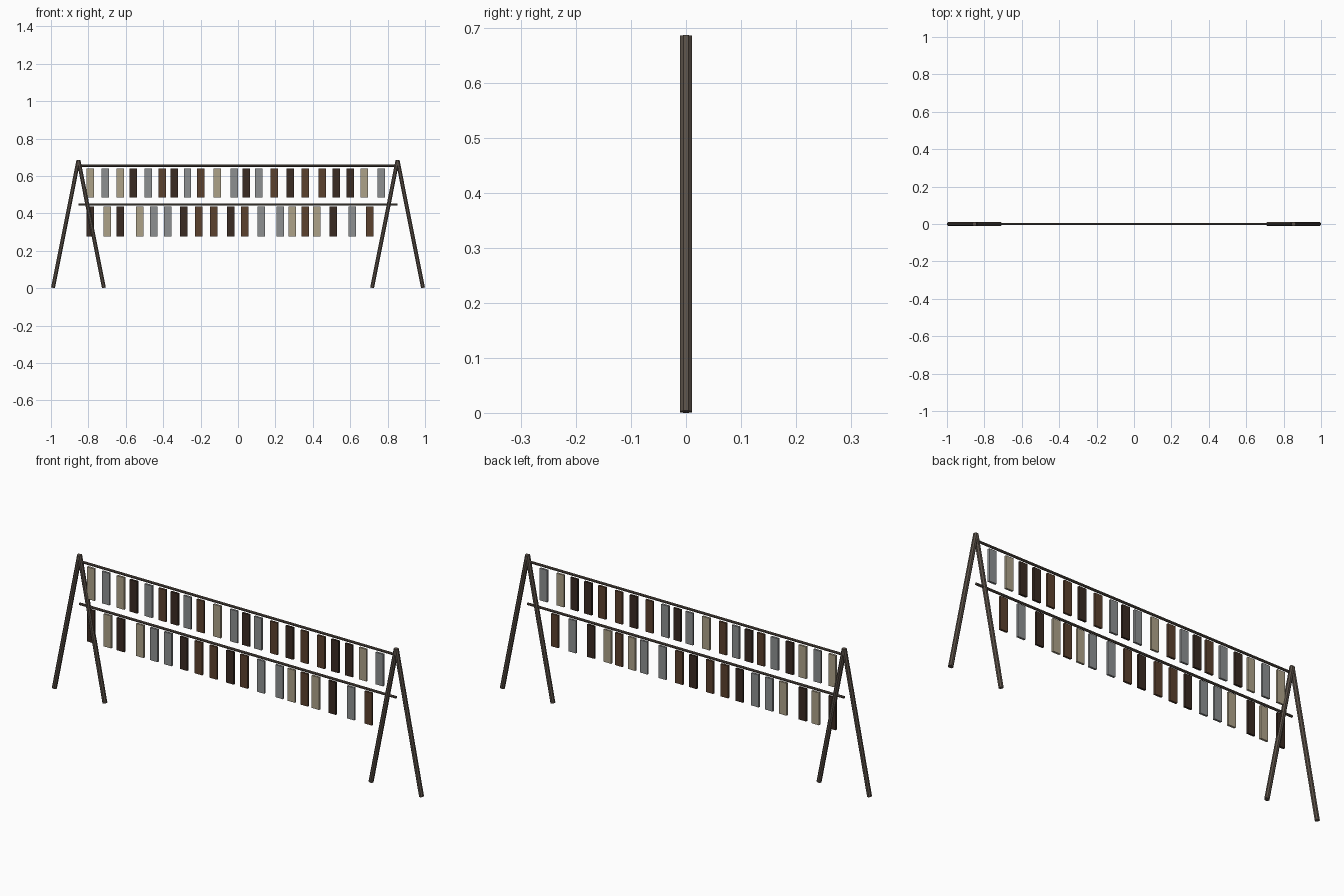
import bpy
import math
from mathutils import Vector

if "Cube" in bpy.data.objects:
    bpy.data.objects.remove(bpy.data.objects["Cube"])


def material(name, rgb):
    m = bpy.data.materials.new(name)
    m.diffuse_color = (*rgb, 1)
    m.use_nodes = True
    m.node_tree.nodes["Principled BSDF"].inputs["Base Color"].default_value = m.diffuse_color
    return m


wood = material("weathered wood", (0.105, 0.083, 0.066))
COLOURS = {
    "t": material("tan", (0.42, 0.36, 0.25)),
    "g": material("grey", (0.27, 0.28, 0.285)),
    "d": material("dark brown", (0.042, 0.024, 0.016)),
    "m": material("mid brown", (0.105, 0.052, 0.027)),
}


def pole(name, a, b, radius, sides=8):
    """Low-sided round pole between two points."""
    a, b = Vector(a), Vector(b)
    bpy.ops.mesh.primitive_cylinder_add(vertices=sides, radius=radius, depth=(b - a).length,
                                        location=(a + b) / 2)
    o = bpy.context.object
    o.name = name
    for v in o.data.vertices:  # flat sides face front and back
        x, y, c = v.co.x, v.co.y, math.pi / sides
        v.co.x = (x * math.cos(c) - y * math.sin(c)) / math.cos(c)
        v.co.y = (x * math.sin(c) + y * math.cos(c)) / math.cos(c)
    o.rotation_euler = (0, math.atan2(b.x - a.x, b.z - a.z), 0)
    o.data.materials.append(wood)


def strip(name, x, z, height, colour):
    """Thin hanging strip."""
    bpy.ops.mesh.primitive_cube_add(size=1, location=(x, 0, z))
    o = bpy.context.object
    o.name = name
    o.scale = (0.04, 0.01, height)
    o.data.materials.append(COLOURS[colour])


# A-frame legs at both ends
for side in (-1, 1):
    for lean in (-1, 1):
        pole("leg", (side * 0.853 + lean * 0.136, 0, 0.002), (side * 0.853, 0, 0.685), 0.0105)

# Horizontal rails
for z in (0.655, 0.448):
    pole("rail", (-0.853, 0, z), (0.853, 0, z), 0.0055)

# Hanging strips: positions along each rail and their colours
upper_x = (-0.79, -0.71, -0.63, -0.56, -0.48, -0.405, -0.34, -0.27, -0.20, -0.11, -0.02,
           0.045, 0.11, 0.195, 0.28, 0.36, 0.45, 0.525, 0.60, 0.675, 0.765)
lower_x = (-0.79, -0.70, -0.63, -0.525, -0.45, -0.375, -0.29, -0.21, -0.13, -0.04, 0.035,
           0.125, 0.225, 0.29, 0.36, 0.42, 0.51, 0.61, 0.705)
for x, c in zip(upper_x, "tgtdgmdgmtgdgmdmmddtg"):
    strip("upper_strip", x, 0.563, 0.156, c)
for x, c in zip(lower_x, "dtdtggdmmdmggtmtdgm"):
    strip("lower_strip", x, 0.357, 0.158, c)
